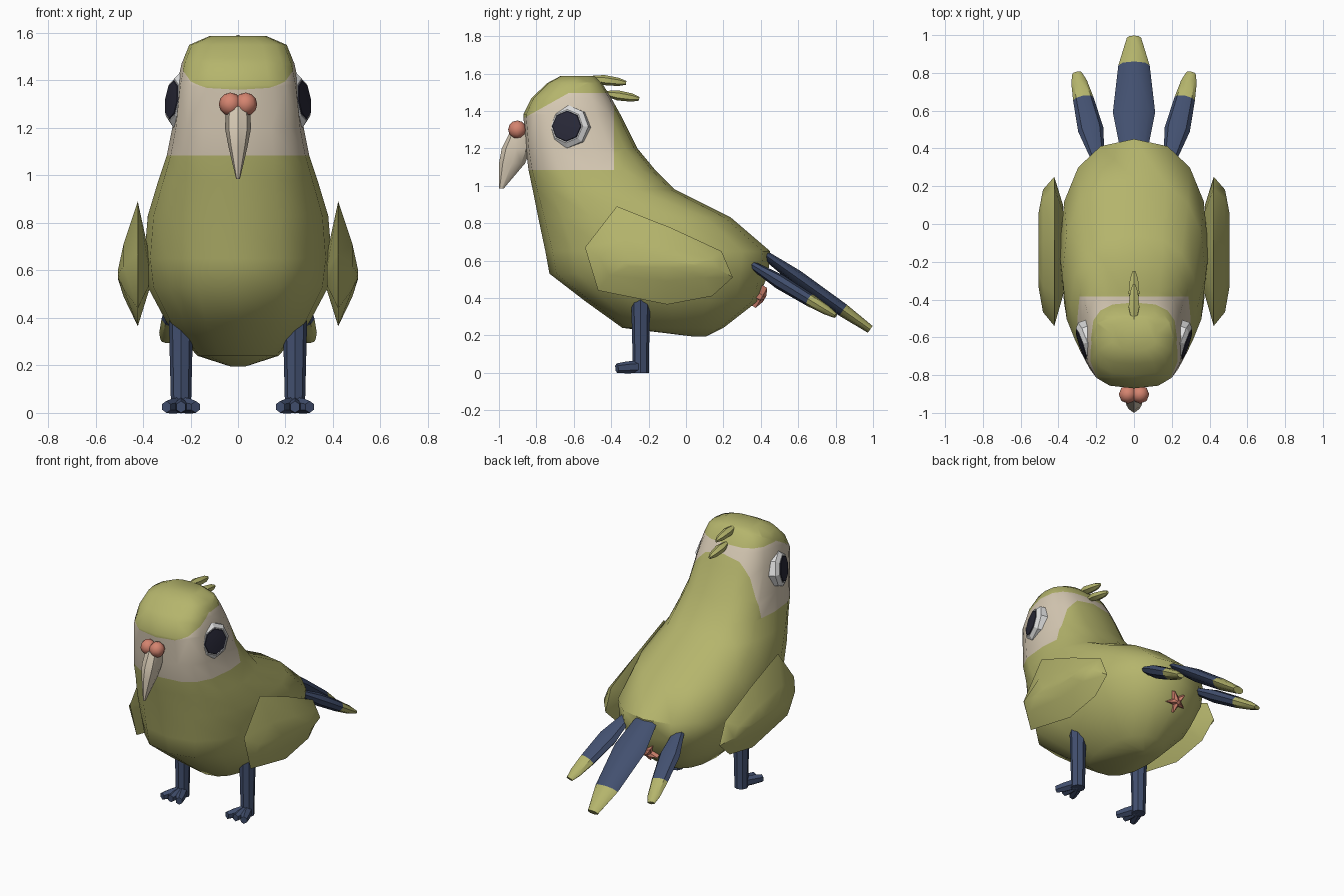
import bpy, bmesh, math
from mathutils import Vector

cube = bpy.data.objects.get("Cube")
if cube:
    bpy.data.objects.remove(cube, do_unlink=True)


def material(name, rgb):
    m = bpy.data.materials.new(name)
    m.use_nodes = True
    m.diffuse_color = (*rgb, 1)
    bsdf = next(n for n in m.node_tree.nodes if n.type == 'BSDF_PRINCIPLED')
    bsdf.inputs["Base Color"].default_value = (*rgb, 1)
    bsdf.inputs["Roughness"].default_value = 0.8
    return m


GREEN = material("olive green", (0.46, 0.46, 0.15))
BLUE = material("slate blue", (0.055, 0.08, 0.16))
CREAM = material("cream", (0.68, 0.59, 0.46))
WHITE = material("eye white", (0.74, 0.74, 0.74))
DARK = material("pupil dark", (0.022, 0.022, 0.04))
PINK = material("coral pink", (0.66, 0.23, 0.16))


def finish(bm, name, mats, angle=40):
    bmesh.ops.recalc_face_normals(bm, faces=bm.faces[:])
    me = bpy.data.meshes.new(name)
    bm.to_mesh(me)
    bm.free()
    ob = bpy.data.objects.new(name, me)
    bpy.context.collection.objects.link(ob)
    for m in mats:
        me.materials.append(m)
    bpy.ops.object.select_all(action='DESELECT')
    ob.select_set(True)
    bpy.context.view_layer.objects.active = ob
    bpy.ops.object.shade_smooth_by_angle(angle=math.radians(angle))
    return ob


def ring(c, u, v, n=8, power=2.0):
    """Superellipse of n points around c, spanned by half axes u and v."""
    pts = []
    for i in range(n):
        a = 2 * math.pi * i / n
        s, t = math.sin(a), math.cos(a)
        su = math.copysign(abs(s) ** (2 / power), s) if abs(s) > 1e-6 else 0
        tv = math.copysign(abs(t) ** (2 / power), t) if abs(t) > 1e-6 else 0
        pts.append(Vector(c) + Vector(u) * su + Vector(v) * tv)
    return pts


def loft(rings, bands=None):
    """Skin a stack of rings; bands gives a material index for each band."""
    bm = bmesh.new()
    loops = [[bm.verts.new(p) for p in r] for r in rings]
    n = len(loops[0])
    for k in range(len(loops) - 1):
        for i in range(n):
            j = (i + 1) % n
            f = bm.faces.new((loops[k][i], loops[k][j], loops[k + 1][j], loops[k + 1][i]))
            f.material_index = bands[k] if bands else 0
    bm.faces.new(loops[0]).material_index = bands[0] if bands else 0
    bm.faces.new(loops[-1]).material_index = bands[-1] if bands else 0
    return bm


def slices(rows, n, power_at):
    """Level rings from rows of height, front y, back y, half width."""
    return [ring((0, (f + b) / 2, z), (w, 0, 0), (0, (b - f) / 2, 0), n, power_at(z))
            for z, f, b, w in rows]


def limb(name, a, b, stations, mats, bands=None, n=8, side=(1, 0, 0)):
    """Tapered shape from a to b; stations are (t, half width, half thickness)."""
    a, b = Vector(a), Vector(b)
    d = (b - a).normalized()
    u = Vector(side)
    u = (u - d * u.dot(d)).normalized()
    v = d.cross(u)
    return finish(loft([ring(a.lerp(b, t), u * w, v * h, n) for t, w, h in stations], bands),
                  name, mats)


# Body and head in one skin
body = loft(slices([
    (0.195, 0.03, 0.11, 0.03), (0.24, -0.34, 0.20, 0.17), (0.38, -0.535, 0.38, 0.30),
    (0.53, -0.73, 0.44, 0.38), (0.65, -0.752, 0.45, 0.395), (0.83, -0.79, 0.24, 0.38),
    (0.98, -0.82, -0.06, 0.335), (1.085, -0.842, -0.165, 0.30), (1.20, -0.857, -0.26, 0.277),
    (1.38, -0.87, -0.35, 0.257), (1.47, -0.825, -0.40, 0.238), (1.55, -0.74, -0.45, 0.205),
    (1.587, -0.67, -0.49, 0.12)], 16, lambda z: 2.4 if z < 1 else 2.8))
# Cut the edges of the pale face mask, then colour it by position
for co, no in (((0, -0.385, 0), (0, 1, 0)), ((0, -0.87, 1.36), (0, -0.56, 1)),
               ((0, 0, 1.495), (0, 0, 1))):
    fs = [f for f in body.faces if f.calc_center_median().z > 1.085]
    geom = set(fs)
    for f in fs:
        geom.update(f.edges, f.verts)
    bmesh.ops.bisect_plane(body, geom=list(geom), plane_co=co, plane_no=no, dist=1e-4)
for f in body.faces:
    c = f.calc_center_median()
    top = min(1.36 + 0.56 * (c.y + 0.87), 1.495)
    f.material_index = int(1.085 < c.z < top and c.y < -0.385)
finish(body, "body", [GREEN, CREAM], 50)

# Beak and the two bumps above it
finish(loft(slices([(0.985, -1.0, -0.975, 0.008), (1.12, -1.0, -0.86, 0.04),
                    (1.20, -0.985, -0.83, 0.055), (1.29, -0.94, -0.83, 0.05)],
                   8, lambda z: 2)), "beak", [CREAM])
bm = bmesh.new()
for s in (-1, 1):
    r = bmesh.ops.create_uvsphere(bm, u_segments=8, v_segments=6, radius=0.049)
    bmesh.ops.translate(bm, verts=r['verts'], vec=(s * 0.032, -0.902, 1.30))
finish(bm, "nose_bumps", [PINK], 50)

# Paired parts
wing_outline = [(-0.37, 0.89), (-0.08, 0.775), (0.19, 0.65), (0.25, 0.51), (0.14, 0.41),
                (-0.10, 0.365), (-0.47, 0.44), (-0.54, 0.67)]
for s, label in ((1, "left"), (-1, "right")):
    # Wing: a sharp rim swelling to both sides
    def wing_ring(x, fy, fz):
        return [Vector((s * x, -0.13 + (y + 0.13) * fy, 0.58 + (z - 0.58) * fz))
                for y, z in wing_outline]
    finish(loft([wing_ring(0.375, 0.6, 0.3), wing_ring(0.422, 1, 1),
                 wing_ring(0.482, 0.82, 0.42), wing_ring(0.505, 0.5, 0.08)]),
           label + "_wing", [GREEN], 45)

    # Eye: bevelled white disc with a dark pupil plate
    centre = Vector((s * 0.25, -0.628, 1.315))
    nrm = Vector((s * 0.94, -0.32, 0.12)).normalized()
    u = nrm.cross((0, 0, 1)).normalized()
    v = nrm.cross(u)

    def disc(h, r):
        return ring(centre + nrm * h, u * r, v * r, 8)
    finish(loft([disc(-0.05, 0.115), disc(0.01, 0.115), disc(0.03, 0.09)]),
           label + "_eye", [WHITE], 20)
    finish(loft([disc(0.029, 0.084), disc(0.034, 0.08), disc(0.038, 0.04)]),
           label + "_pupil", [DARK])

    # Leg and three spread toes
    limb(label + "_leg", (s * 0.24, -0.242, 0.0), (s * 0.24, -0.242, 0.42),
         [(0, 0.043, 0.043), (0.15, 0.043, 0.043), (1, 0.052, 0.052)], [BLUE])
    for k, name in ((-1, "inner"), (0, "middle"), (1, "outer")):
        x = s * (0.24 + k * 0.062)
        limb(f"{label}_{name}_toe", (s * 0.24, -0.235, 0.034), (x, -0.37, 0.025),
             [(0, 0.032, 0.034), (0.6, 0.03, 0.032), (1, 0.022, 0.025)], [BLUE], n=6)

    # Side tail feather
    limb(label + "_tail_feather", (s * 0.19, 0.34, 0.585), (s * 0.302, 0.80, 0.305),
         [(0, 0.035, 0.02), (0.35, 0.068, 0.04), (0.7, 0.055, 0.035), (0.9, 0.042, 0.025),
          (1, 0.025, 0.013)], [BLUE, GREEN], [0, 0, 1, 1])

# Middle tail feather
limb("middle_tail_feather", (0, 0.38, 0.66), (0, 0.985, 0.232),
     [(0, 0.07, 0.02), (0.35, 0.112, 0.04), (0.76, 0.083, 0.036), (1, 0.038, 0.022)],
     [BLUE, GREEN], [0, 0, 1])

# Crest feathers on the back of the head
crest = [(0, 0.012, 0.012), (0.4, 0.033, 0.027), (0.8, 0.024, 0.022), (1, 0.008, 0.01)]
limb("upper_crest", (0, -0.52, 1.575), (0, -0.32, 1.55), crest, [GREEN], n=6)
limb("lower_crest", (0, -0.44, 1.495), (0, -0.25, 1.465), crest, [GREEN], n=6)

# Small star under the tail
u = Vector((1, 0, 0))
nrm = Vector((0, 0.86, -0.5)).normalized()
v = u.cross(nrm)


def star(h, size):
    return [Vector((0, 0.40, 0.41)) + nrm * h
            + (u * math.sin(i * math.pi / 5) - v * math.cos(i * math.pi / 5))
            * size * (0.068 if i % 2 == 0 else 0.028) for i in range(10)]


finish(loft([star(-0.025, 1), star(0.008, 1), star(0.025, 0.3)]), "under_tail_star", [PINK], 20)
